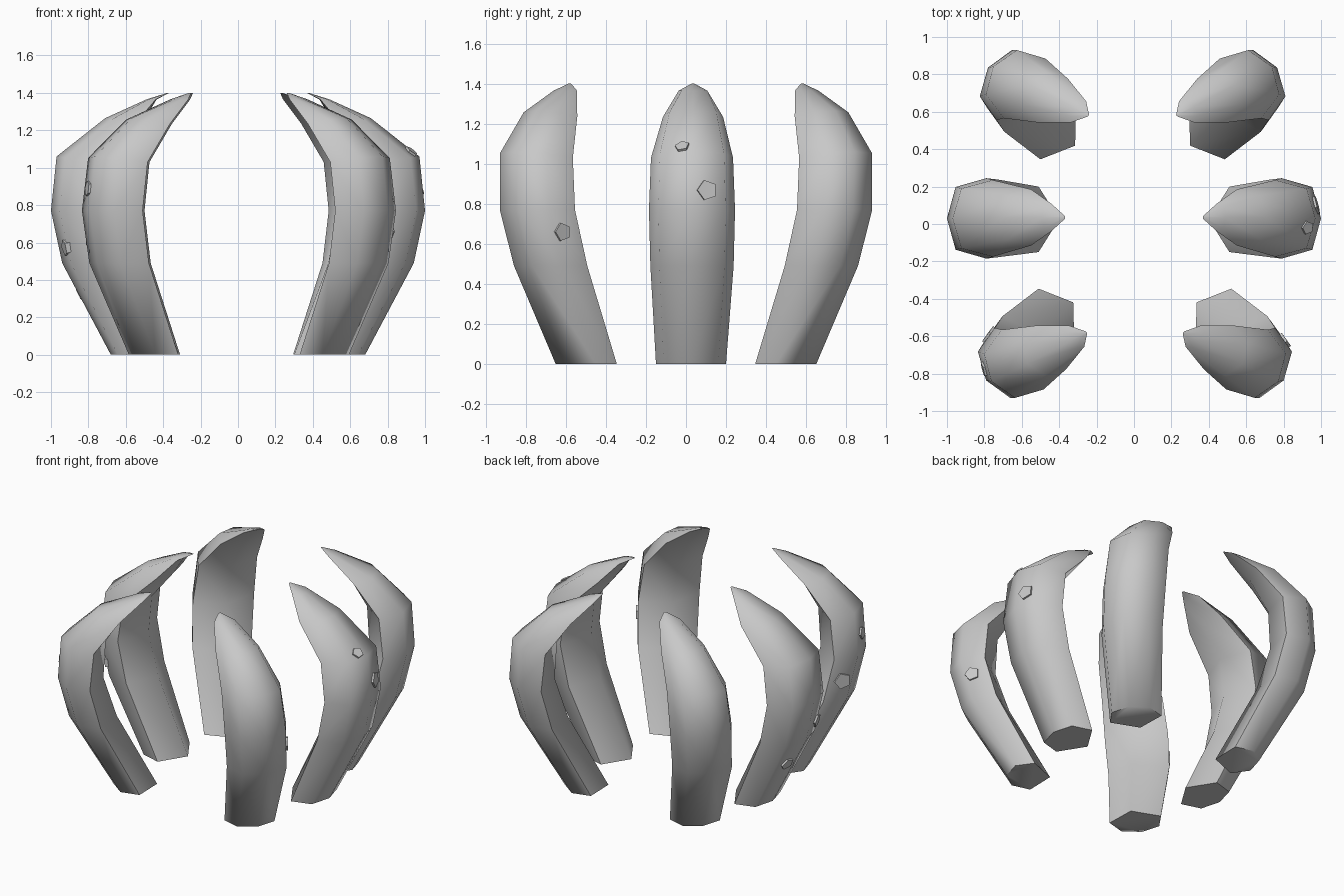
import bpy, bmesh, math
from mathutils import Vector
from mathutils.bvhtree import BVHTree

if "Cube" in bpy.data.objects:
    bpy.data.objects.remove(bpy.data.objects["Cube"])

mat = bpy.data.materials.new("light_grey")
mat.diffuse_color = (0.58, 0.58, 0.58, 1)
mat.use_nodes = True
mat.node_tree.nodes["Principled BSDF"].inputs["Base Color"].default_value = mat.diffuse_color

# Section at each level: height, half width, outer depth, inner ridge offset
LEVELS = [(0, .175, .17, -.11), (.49, .208, .21, -.10), (.77, .215, .21, -.085),
          (1.03, .205, .215, -.075), (1.235, .15, .16, -.035),
          (1.365, .072, .05, -.005), (1.40, .008, .008, -.002)]
# Centre of each section for a side claw and for a diagonal claw
SIDE = [(.51, .025), (.73, .03), (.79, .03), (.755, .03), (.55, .035), (.44, .035), (.37, .035)]
DIAGONAL = [(.41, .482), (.585, .655), (.622, .722), (.59, .725), (.44, .66), (.30, .60), (.25, .58)]


def finish(bm, name, angle=None):
    bmesh.ops.recalc_face_normals(bm, faces=bm.faces)
    me = bpy.data.meshes.new(name)
    bm.to_mesh(me)
    bm.free()
    ob = bpy.data.objects.new(name, me)
    bpy.context.collection.objects.link(ob)
    me.materials.append(mat)
    if angle:
        bpy.ops.object.select_all(action='DESELECT')
        ob.select_set(True)
        bpy.context.view_layer.objects.active = ob
        bpy.ops.object.shade_smooth_by_angle(angle=math.radians(angle))
    return ob


def claw(name, centres, turn, sx, sy, dx=0, k=.75, slim=1):
    """Loft a rounded back with a ridged inner face; returns its surface tree."""
    bm = bmesh.new()
    c, s = math.cos(math.radians(turn)), math.sin(math.radians(turn))
    rings = []
    for (z, w, d, inner), (cx, cy) in zip(LEVELS, centres):
        w, d = w * slim, d * slim
        pts = [(inner, 0), (0, -w), (k * d, -k * w), (d, 0), (k * d, k * w), (0, w)]
        ring = []
        for u, v in pts:
            # upper sections tilt up towards the back
            lift = .03 * max(u, 0) / d if 1 < z < 1.3 else 0
            ring.append(bm.verts.new((sx * (cx + dx + u * c - v * s),
                                      sy * (cy + u * s + v * c), z + lift)))
        rings.append(ring)
    for a, b in zip(rings, rings[1:]):
        for i in range(6):
            j = (i + 1) % 6
            bm.faces.new((a[i], a[j], b[j], b[i]))
    bm.faces.new(rings[0])
    bm.faces.new(rings[-1])
    bmesh.ops.recalc_face_normals(bm, faces=bm.faces)
    tree = BVHTree.FromBMesh(bm)
    finish(bm, name, 62)
    return tree


def stud(name, tree, near, r):
    """Small five-sided plate lying on the claw surface."""
    p, n, _, _ = tree.find_nearest(Vector(near))
    side = n.cross(Vector((0, 0, 1))).normalized()
    up = side.cross(n)
    bm = bmesh.new()
    loops = []
    for h in (-.015, .012):
        loops.append([bm.verts.new(p + n * h + r * (side * math.sin(a) + up * math.cos(a)))
                      for a in (math.tau * k / 5 + .3 for k in range(5))])
    lo, hi = loops
    bm.faces.new(lo)
    bm.faces.new(hi)
    for i in range(5):
        j = (i + 1) % 5
        bm.faces.new((lo[i], lo[j], hi[j], hi[i]))
    finish(bm, name)


# Six claws in a ring
right = claw("right_claw", SIDE, 0, 1, 1, k=.78)
left = claw("left_claw", SIDE, 0, -1, 1, k=.78)
claw("back_right_claw", DIAGONAL, 35, 1, 1, -.02, .74, .95)
claw("back_left_claw", DIAGONAL, 35, -1, 1, -.005, .74, .95)
front_right = claw("front_right_claw", DIAGONAL, 35, 1, -1, .015, .74, .95)
front_left = claw("front_left_claw", DIAGONAL, 35, -1, -1, .005, .74, .95)

# Studs scattered on the outer faces
STUDS = [(right, (.93, -.02, 1.09), .037), (right, (.99, .11, .87), .052),
         (front_right, (.83, -.6, .66), .047), (front_left, (-.81, -.78, .89), .042),
         (front_left, (-.80, -.58, .62), .055), (left, (-.93, -.11, .57), .045),
         (left, (-.85, .1, .32), .045)]
for i, (tree, near, r) in enumerate(STUDS):
    stud(f"stud_{i + 1}", tree, near, r)
